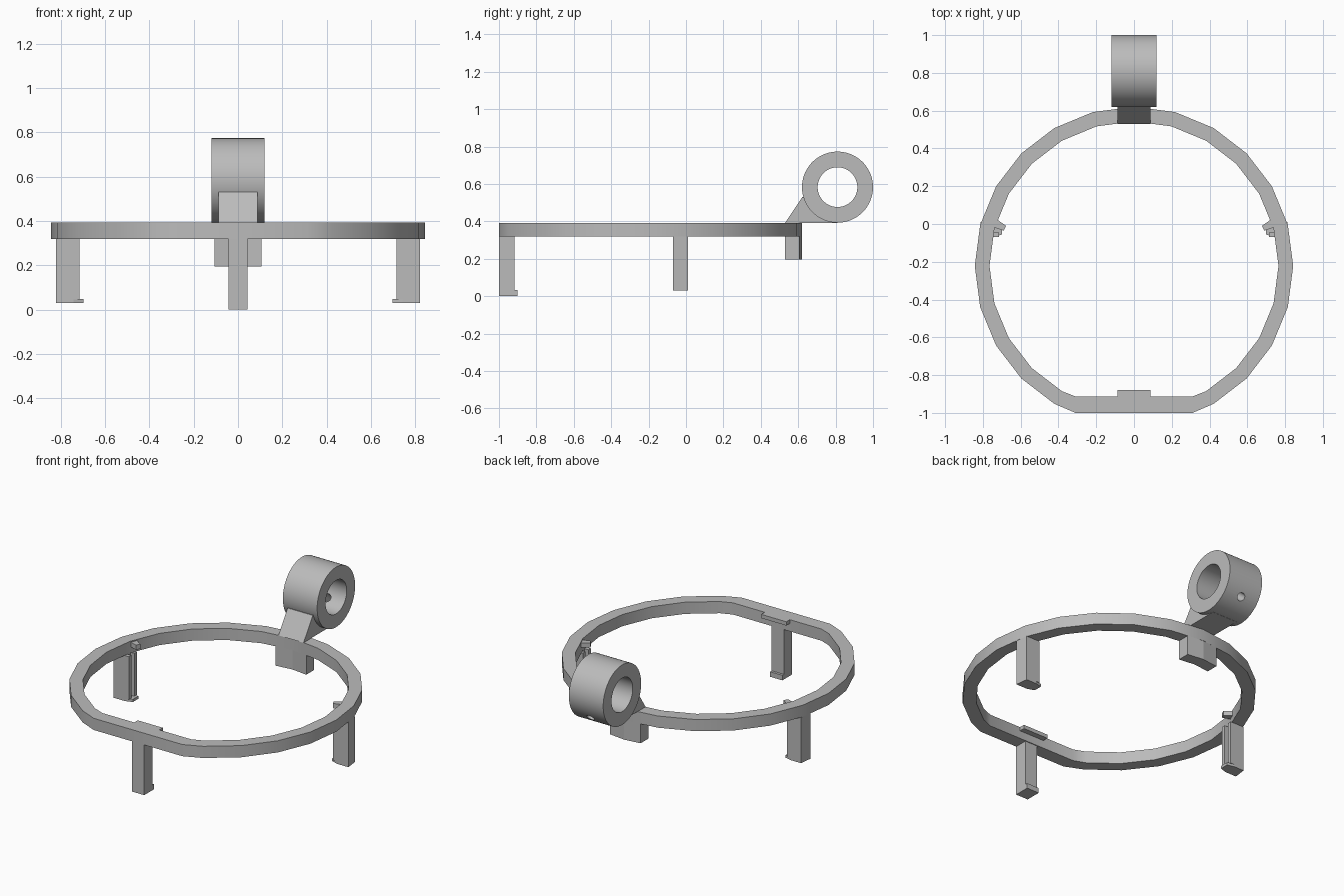
import bpy, bmesh
from math import sin, cos, pi, radians
from mathutils import Matrix

cube = bpy.data.objects.get("Cube")
if cube:
    bpy.data.objects.remove(cube, do_unlink=True)

grey = bpy.data.materials.new("plain grey")
grey.use_nodes = True
grey.diffuse_color = (0.5, 0.5, 0.5, 1)
grey.node_tree.nodes["Principled BSDF"].inputs["Base Color"].default_value = (0.5, 0.5, 0.5, 1)

CY, R_OUT, R_IN = -0.222, 0.843, 0.765
LOW, HIGH = 0.318, 0.392


def finish(name, bm):
    bmesh.ops.recalc_face_normals(bm, faces=bm.faces)
    mesh = bpy.data.meshes.new(name)
    bm.to_mesh(mesh)
    bm.free()
    mesh.materials.append(grey)
    obj = bpy.data.objects.new(name, mesh)
    bpy.context.collection.objects.link(obj)
    return obj


def smooth(obj):
    bpy.ops.object.select_all(action='DESELECT')
    obj.select_set(True)
    bpy.context.view_layer.objects.active = obj
    bpy.ops.object.shade_smooth_by_angle(angle=radians(30))


def prism(name, points, lo, hi, along_x=False):
    """Extrude an outline along z, or a (y, z) outline along x."""
    bm = bmesh.new()
    place = (lambda p, h: (h, p[0], p[1])) if along_x else (lambda p, h: (p[0], p[1], h))
    a = [bm.verts.new(place(p, lo)) for p in points]
    b = [bm.verts.new(place(p, hi)) for p in points]
    bm.faces.new(a)
    bm.faces.new(b)
    for i in range(len(a)):
        j = (i + 1) % len(a)
        bm.faces.new((a[i], a[j], b[j], b[i]))
    return finish(name, bm)


def box(name, x0, x1, y0, y1, z0, z1):
    return prism(name, [(x0, y0), (x1, y0), (x1, y1), (x0, y1)], z0, z1)


def band(name, outer, inner, lo, hi, along_x=False):
    """Closed hollow band between two matching outlines."""
    bm = bmesh.new()
    place = (lambda p, h: (h, p[0], p[1])) if along_x else (lambda p, h: (p[0], p[1], h))
    loops = [[bm.verts.new(place(p, h)) for p in pts]
             for pts, h in ((outer, lo), (outer, hi), (inner, hi), (inner, lo))]
    n = len(outer)
    for k in range(4):
        a, b = loops[k], loops[(k + 1) % 4]
        for i in range(n):
            j = (i + 1) % n
            bm.faces.new((a[i], a[j], b[j], b[i]))
    return finish(name, bm)


def arc(r, cx, cy, start, step, count):
    return [(cx + r * cos(radians(start + step * i)), cy + r * sin(radians(start + step * i)))
            for i in range(count)]


# Main ring with a flattened front
outer = arc(R_OUT, 0, CY, -60, 15, 21) + [(-0.31, -1), (0.31, -1)]
inner = arc(R_IN, 0, CY, -60, 15, 21) + [(-0.31, -0.913), (0.31, -0.913)]
smooth(band("ring", outer, inner, LOW, HIGH))

# Front leg with foot, and the tab above it
box("front_leg", -0.043, 0.043, -1, -0.918, 0, LOW)
box("front_foot", -0.043, 0.043, -0.92, -0.902, 0, 0.032)
box("front_tab", -0.088, 0.088, -0.915, -0.878, 0.368, HIGH)

# Side legs, mirrored
for side, s in (("left", 1), ("right", -1)):
    def flip(pts):
        return [(s * x, y) for x, y in pts]

    prism(side + "_leg", flip([(0.743, -0.07), (0.822, -0.07), (0.812, 0.01), (0.743, 0.01)]), 0.03, LOW)
    for n, y in enumerate((-0.07, -0.015)):
        prism(f"{side}_leg_rib_{n + 1}",
              flip([(0.716, y), (0.744, y), (0.744, y + 0.025), (0.716, y + 0.025)]), 0.045, LOW)
    prism(side + "_foot", flip([(0.698, -0.055), (0.744, -0.07), (0.744, 0.01), (0.698, 0.0)]), 0.03, 0.047)
    prism(side + "_clip", flip([(0.677, -0.01), (0.69, -0.035), (0.75, -0.015), (0.74, 0.0), (0.72, 0.02)]),
          0.355, 0.385)

# Curved block under the back of the ring
prism("back_block", [(-0.107, 0.53), (0, 0.543), (0.107, 0.53),
                     (0.107, 0.607), (0, 0.62), (-0.107, 0.607)], 0.195, LOW)

# Tube holder with a screw hole through its lower back wall
TY, TZ = 0.81, 0.583
tube = band("tube", arc(0.19, TY, TZ, 0, 5, 72), arc(0.106, TY, TZ, 0, 5, 72), -0.12, 0.12, True)
bm = bmesh.new()
tilt = radians(-40)
bmesh.ops.create_cone(bm, cap_ends=True, segments=20, radius1=0.025, radius2=0.025, depth=0.16,
                      matrix=Matrix.Translation((0, TY + 0.15 * cos(tilt), TZ + 0.15 * sin(tilt)))
                      @ Matrix.Rotation(tilt - pi / 2, 4, 'X'))
cutter = finish("screw_hole_cutter", bm)
cutter.hide_render = True
cutter.hide_viewport = True
cut = tube.modifiers.new("screw hole", 'BOOLEAN')
cut.operation = 'DIFFERENCE'
cut.solver = 'EXACT'
cut.object = cutter
bpy.context.view_layer.objects.active = tube
tube.select_set(True)
bpy.ops.object.modifier_apply(modifier=cut.name)
bpy.data.objects.remove(cutter, do_unlink=True)
smooth(tube)

# Arm joining the ring to the tube, stopping at the tube wall
prism("arm", [(0.53, HIGH)] + [(0.622, 0.53)] + arc(0.17, TY, TZ, 200, 10, 8) + [(TY, HIGH)],
      -0.088, 0.088, True)
